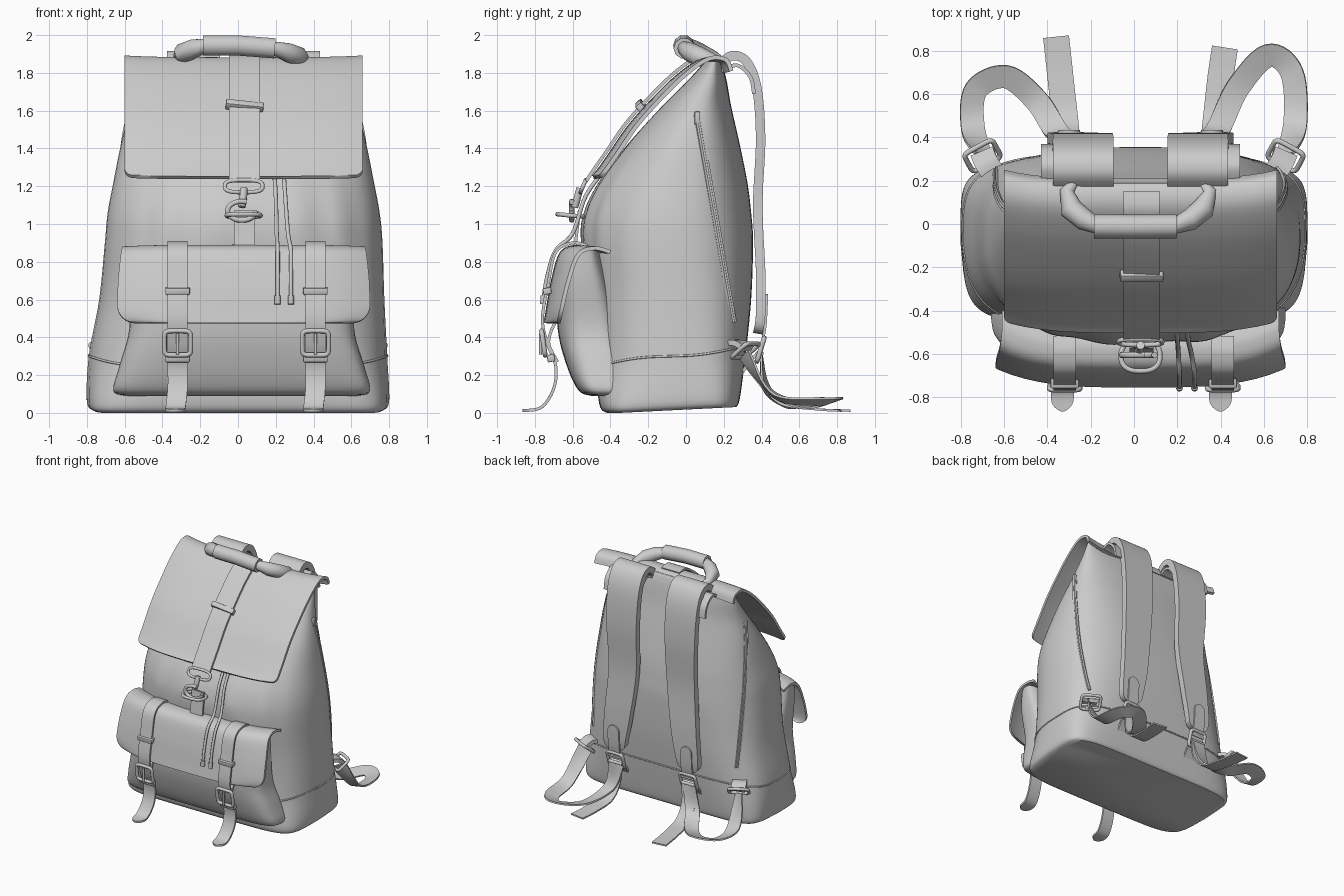
import bpy, bmesh, math
from mathutils import Vector, Euler

if "Cube" in bpy.data.objects:
    bpy.data.objects.remove(bpy.data.objects["Cube"])

def spline(pts, k=8):
    """Catmull-Rom sampling of tuples of any length."""
    P = [pts[0]] + list(pts) + [pts[-1]]
    out = []
    for i in range(1, len(P) - 2):
        for j in range(k):
            t = j / k
            out.append(tuple(.5 * (2*b + (c-a)*t + (2*a-5*b+4*c-d)*t*t + (3*b-a-3*c+d)*t**3)
                             for a, b, c, d in zip(P[i-1], P[i], P[i+1], P[i+2])))
    return out + [tuple(pts[-1])]

def smooth(ob):
    ob.data.polygons.foreach_set("use_smooth", [True] * len(ob.data.polygons))
    ob.data.set_sharp_from_angle(angle=math.radians(40))

def skin(name, rings):
    """Closed skin over equal-count rings."""
    bm = bmesh.new()
    R = [[bm.verts.new(p) for p in r] for r in rings]
    n = len(R[0])
    for a, b in zip(R, R[1:]):
        for i in range(n):
            bm.faces.new((a[i], a[(i+1) % n], b[(i+1) % n], b[i]))
    bm.faces.new(R[0]); bm.faces.new(R[-1])
    bmesh.ops.recalc_face_normals(bm, faces=bm.faces[:])
    me = bpy.data.meshes.new(name)
    bm.to_mesh(me); bm.free()
    ob = bpy.data.objects.new(name, me)
    bpy.context.collection.objects.link(ob)
    smooth(ob)
    return ob

def ribbon(name, pts, w, th=.016, sides=None, bow=(0, 0, 0), bow_end=None, rnd=0, nv=5, k=8):
    """Flat strap along (x, y, z[, width]) points; bow bends the edges, rnd rounds the far end."""
    pts = [tuple(p) + ((w,) if len(p) == 3 else ()) for p in pts]
    S = spline(pts, k)
    sv = spline(sides, k) if sides else [(1, 0, 0)] * len(S)
    P = [Vector(s[:3]) for s in S]
    rings, bow, bow_end = [], Vector(bow), Vector(bow_end or bow)
    left = [0]
    for a, b in zip(P[::-1], P[-2::-1]):
        left.append(left[-1] + (a - b).length)
    left.reverse()
    for i, p in enumerate(P):
        tan = (P[min(i+1, len(P)-1)] - P[max(i-1, 0)]).normalized()
        sd = Vector(sv[i])
        sd = (sd - tan * sd.dot(tan)).normalized()
        nrm = tan.cross(sd)
        hw = S[i][3] / 2
        if left[i] < rnd:
            hw -= rnd - math.sqrt(max(0, rnd**2 - (rnd - left[i])**2))
        hw = max(hw, .008)
        bw = bow.lerp(bow_end, 1 - left[i] / left[0])
        row = [(p + sd*hw*t + bw*t**4, nrm*th/2) for t in [2*j/(nv-1)-1 for j in range(nv)]]
        rings.append([a + b for a, b in row] + [a - b for a, b in row[::-1]])
    return skin(name, rings)

def tube(name, pts, r, closed=False):
    cu = bpy.data.curves.new(name, 'CURVE')
    cu.dimensions, cu.bevel_depth, cu.bevel_resolution, cu.use_fill_caps = '3D', r, 3, True
    sp = cu.splines.new('POLY')
    sp.points.add(len(pts) - 1)
    for q, p in zip(sp.points, pts):
        q.co = (p[0], p[1], p[2], 1)
        q.radius = p[3] if len(p) > 3 else 1
    sp.use_cyclic_u = closed
    tmp = bpy.data.objects.new(name + "_curve", cu)
    me = bpy.data.meshes.new_from_object(tmp)
    me.name = name
    bpy.data.objects.remove(tmp)
    ob = bpy.data.objects.new(name, me)
    bpy.context.collection.objects.link(ob)
    smooth(ob)
    return ob

def frame(name, loc, w, h, r, rot=(0, 0, 0), n=6):
    """Wire frame in the local xz plane: n=2 is a ring, larger n is squarer."""
    m = Euler(rot).to_matrix()
    pw = lambda v: math.copysign(abs(v) ** (2/n), v)
    return tube(name, [Vector(loc) + m @ Vector((pw(math.cos(a))*w/2, 0, pw(math.sin(a))*h/2))
                       for a in [2*math.pi*i/32 for i in range(32)]], r, True)

def box(name, loc, dims, rot=(0, 0, 0), bev=.006):
    bm = bmesh.new()
    bmesh.ops.create_cube(bm, size=1)
    for v in bm.verts:
        v.co = Vector(a*b for a, b in zip(v.co, dims))
    bmesh.ops.bevel(bm, geom=bm.edges[:], offset=bev, segments=2, affect='EDGES', profile=.5)
    me = bpy.data.meshes.new(name)
    bm.to_mesh(me); bm.free()
    ob = bpy.data.objects.new(name, me)
    ob.location, ob.rotation_euler = loc, rot
    bpy.context.collection.objects.link(ob)
    smooth(ob)

# Lofted bags: rows are z, centre x, half width, front y, back y, squareness
def outline(row, a, body=True, fold=0):
    z, cx, hw, yf, yb, n = row
    pw = lambda v: math.copysign(abs(v) ** (2/n), v)
    u, v = pw(math.cos(a)), pw(math.sin(a))
    f = 1 + fold * math.sin(a*14) * max(0, 1 - abs(z - 1) / .5) * max(0, -v)
    y = (yf+yb)/2 + (yb-yf)/2*v*f
    lift = max(0, .05*(y + .35)) * max(0, 1 - z/.3) if body else 0
    return Vector((cx + hw*u*(1 - taper(z, body)*max(0, -v)**1.5), y, z + lift))

def taper(z, body=True):
    return .05 + .08*min(1, z/.25) if body else .05

def loft(name, rows, body, fold=0, n=128):
    return skin(name, [[outline(r, 2*math.pi*i/n, body, fold) for i in range(n)] for r in rows])

# Main bag
BODY = spline([(0, 0, .765, -.42, .265, 7), (.05, 0, .8, -.46, .285, 6), (.3, 0, .79, -.48, .315, 4.2),
               (.6, .02, .755, -.51, .345, 3.3), (.9, .03, .735, -.55, .355, 2.9), (1.06, .03, .72, -.535, .345, 2.8),
               (1.22, .03, .69, -.46, .325, 2.8), (1.42, .03, .65, -.31, .285, 2.8), (1.62, .03, .6, -.13, .24, 2.8),
               (1.76, .03, .575, .01, .215, 3), (1.86, .03, .56, .1, .19, 3)], 6)
loft("bag_body", BODY, True, .02)

def row_at(z):
    for a, b in zip(BODY, BODY[1:]):
        if a[0] <= z <= b[0]:
            t = (z - a[0]) / (b[0] - a[0])
            return tuple(p + (q - p)*t for p, q in zip(a, b))
    return BODY[-1]

def side_pt(y, z, s):
    z0, cx, hw, yf, yb, n = row_at(z)
    v = max(-1, min(1, (y - (yf+yb)/2) / ((yb-yf)/2)))
    return Vector((cx + s*hw*(1 - abs(v)**n)**(1/n)*(1 - taper(z)*max(0, -v)**1.5), y, z))

# Seam of the bottom panel
tube("base_seam", [outline(row_at(.3 + .06*math.sin(a)), a) for a in [2*math.pi*i/128 for i in range(128)]], .006, True)

# Side zips with pullers
for s, nm in ((-1, "left"), (1, "right")):
    zp = [side_pt(.06 + .19*t, 1.58 - 1.1*t, s) for t in [i/10 for i in range(11)]]
    ribbon(nm + "_zip", zp, .035, .012, [(-.45*s, 1, .2)] * 11, k=3)
    tube(nm + "_zip_teeth", [p + Vector((.005*s, .002, 0)) for p in zp], .006)
    box(nm + "_zip_puller", zp[0] + Vector((.008*s, 0, -.02)), (.025, .03, .07))

# Front pocket and its flap
loft("pocket", spline([(.09, .02, .62, -.5, -.27, 5), (.12, .02, .68, -.57, -.3, 5), (.26, .02, .645, -.635, -.3, 4.5),
                       (.45, .02, .595, -.68, -.33, 4), (.7, .03, .61, -.68, -.4, 4), (.86, .03, .62, -.63, -.45, 4)], 5), False)
ribbon("pocket_flap", [(.03, -.5, .862, 1.28), (.03, -.58, .88, 1.28), (.03, -.66, .845, 1.3), (.03, -.705, .7, 1.33),
                       (.03, -.735, .53, 1.34), (.03, -.745, .475, 1.34)], 1, .02,
       bow=(0, .1, -.01), bow_end=(0, .07, 0), rnd=.1, nv=25)

# Buckled pocket straps
for x, nm in ((-.32, "left"), (.41, "right")):
    ribbon(nm + "_buckle_strap", [(x, -.52, .885), (x, -.6, .9), (x, -.69, .85), (x, -.73, .68), (x, -.76, .5),
                                  (x, -.735, .37), (x, -.69, .25), (x, -.7, .13), (x - .01, -.765, .03), (x - .01, -.865, .012)],
           .105, rnd=.06)
    frame(nm + "_buckle", (x, -.755, .37), .14, .13, .013, (.15, 0, 0))
    tube(nm + "_buckle_pin", [(x, -.77, .42), (x, -.77, .31)], .008)
    box(nm + "_buckle_keeper", (x, -.715, .29), (.13, .04, .04), (.2, 0, 0))
    box(nm + "_strap_keeper", (x, -.735, .645), (.13, .045, .035), (.15, 0, 0))
    ribbon(nm + "_buckle_tab", [(x, -.68, .5), (x, -.715, .43), (x, -.725, .36), (x, -.68, .27)], .09)

# Top flap, its edges sagging to the sides
FLAP = [(.2, 1.8), (.17, 1.86), (.08, 1.865), (-.04, 1.785), (-.17, 1.66), (-.3, 1.515), (-.4, 1.37), (-.46, 1.285), (-.495, 1.245)]
ribbon("top_flap", [(.03, y, z) for y, z in FLAP], 1.26, .022, bow=(0, .04, .01), bow_end=(0, .04, .005), rnd=.05, nv=21)

# Centre strap, keeper, hook and rings
ribbon("centre_strap", [(.035, y - .018, z + .018) for y, z in FLAP[1:-1]] + [(.035, -.53, 1.225)], .165, .018)
box("centre_keeper", (.035, -.24, 1.625), (.2, .045, .04), (-.85, .1, 0))
frame("strap_ring", (.03, -.545, 1.2), .2, .07, .011, (-.4, 0, 0), 3)
tube("hook_swivel", [(.03, -.56, 1.19), (.03, -.57, 1.16), (.025, -.58, 1.12), (.02, -.59, 1.09)], .02)
tube("snap_hook", [(.02 + .075*math.cos(a), -.605, 1.07 + .05*math.sin(a)) for a in
                   [1.2 + 5.1*i/24 for i in range(25)]], .014)
frame("lower_ring", (.03, -.61, 1.045), .18, .14, .012, (math.pi/2 - .1, 0, 0), 2.5)
ribbon("lower_tab", [(.035, -.565, 1.07), (.035, -.575, .98), (.035, -.59, .86)], .11)

# Drawstrings with tips
for i, x in enumerate((.2, .25)):
    d = .02 * i + .01
    cord = spline([(x - .01, -.42, 1.3), (x, -.53, 1.15), (x + d/2, -.6, .95), (x + d, -.69, .86), (x + d, -.735, .72), (x + d, -.755, .6)], 6)
    tube(f"drawstring_{i}", cord, .011)
    tube(f"drawstring_tip_{i}", [(x + d, -.754, .62), (x + d, -.758, .575)], .016)

# Carry handle with flared ends
tube("handle_grip", [(-.185, -.01, 1.945), (0, -.012, 1.945), (.195, -.01, 1.93)], .056)
tube("handle_core", [(-.27, .2, 1.855, .6), (-.31, .15, 1.88, 1), (-.29, .07, 1.905, 1.6), (-.23, .02, 1.93, 1.5), (-.17, -.008, 1.945, 1.1),
                     (.19, -.008, 1.93, 1.1), (.26, .02, 1.91, 1.5), (.32, .07, 1.885, 1.6), (.35, .15, 1.865, 1), (.31, .2, 1.85, .6)], .034)

# Shoulder straps, yokes, webbing and adjusters
for s, nm in ((-1, "left"), (1, "right")):
    x0, x1 = (-.235, -.3) if s < 0 else (.295, .36)
    ribbon(nm + "_strap_yoke", [(x0 + .03*s, .19, 1.81), (x0 + .03*s, .27, 1.84), (x0 + .03*s, .34, 1.78), (x0 + .03*s, .36, 1.69)], .33, .02)
    ribbon(nm + "_shoulder_strap", [(x0, .17, 1.83, .28), (x0, .24, 1.89, .28), (x0, .32, 1.86, .28), (x0, .375, 1.72, .28),
                                    (x0, .395, 1.45, .27), (x0, .38, 1.1, .25), (x1 - .03*s, .395, .75, .23), (x1, .395, .52, .2),
                                    (x1, .38, .42, .17)], 1, .05, rnd=.06)
    ribbon(nm + "_strap_patch", [(x1, .4, .36), (x1, .418, .45), (x1, .425, .55), (x1, .427, .63)], .1, .014, rnd=.05)
    frame(nm + "_adjuster", (x1, .395, .335), .14, .13, .013, (-.3, 0, 0))
    for dz in (-.02, .03):
        tube(f"{nm}_adjuster_bar_{dz > 0}", [(x1 - .06, .4, .335 + dz), (x1 + .06, .4, .335 + dz)], .011)
    ribbon(nm + "_adjuster_anchor", [(x1, .29, .2), (x1, .33, .26), (x1, .39, .33)], .1)
    e = 0 if s < 0 else -.05
    ribbon(nm + "_webbing_tail", [(x1, .4, .32), (x1 + .01*s, .41, .16), (x1 + .02*s, .5, .05), (x1 + .04*s, .68, .02),
                                  (x1 + .06*s, .865 + e, .012)], .12, .012)
    g, o = (1, 0) if s < 0 else (1.35, .03)
    loop = [(.31, .4, .31), (.36, .43, .12), (.45, .57, .04), (.59, .68, .06), (.73, .62, .06), (.745, .45, .09), (.70, .31, .31)]
    ribbon(nm + "_webbing_loop", [(s*(x + (o if x < .7 else 0)), .4 + (y - .4)*(g if y > .4 else 1), z) for x, y, z in loop], .11, .012,
           [(-s*a, b, c) for a, b, c in [(1, 0, 0), (1, .3, 0), (.7, .7, .2), (0, 1, .35), (-.8, .6, .3), (-1, -.1, .2), (-.8, .6, 0)]])
    frame(nm + "_corner_ring", (s*.70, .315, .33), .15, .12, .012, (-.9, 0, -.5*s))
    ribbon(nm + "_corner_tab", [(s*.64, .22, .37), (s*.68, .28, .37), (s*.7, .33, .34)], .11, .03, [(.85, -.5*s, 0)] * 3)
